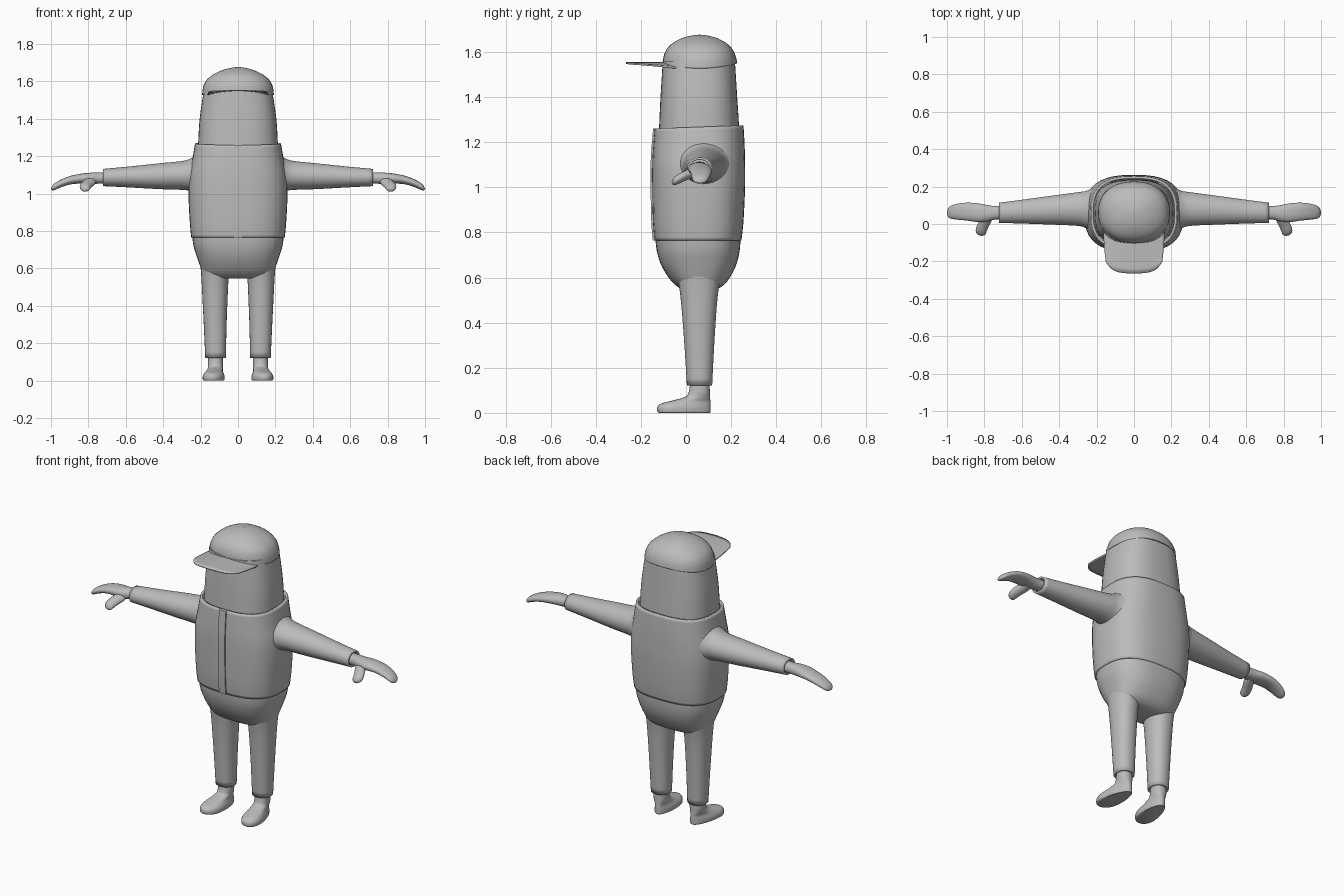
import bpy, bmesh, math
from mathutils import Vector

cube = bpy.data.objects.get("Cube")
if cube:
    bpy.data.objects.remove(cube, do_unlink=True)

grey = bpy.data.materials.new("plain_grey")
grey.use_nodes = True
grey.diffuse_color = (0.5, 0.5, 0.5, 1)
grey.node_tree.nodes["Principled BSDF"].inputs["Base Color"].default_value = (0.5, 0.5, 0.5, 1)


def spow(v, p):
    return math.copysign(abs(v) ** p, v)


def spline(rows, steps):
    """Smoothly interpolate section rows."""
    rows = [Vector(r) for r in rows]
    out = []
    for i in range(len(rows) - 1):
        a, b = rows[max(i - 1, 0)], rows[i]
        c, d = rows[i + 1], rows[min(i + 2, len(rows) - 1)]
        for k in range(steps):
            t = k / steps
            out.append(b + 0.5 * t * ((c - a) + t * ((2 * a - 5 * b + 4 * c - d)
                                                     + t * (3 * (b - c) + d - a))))
    return out + [rows[-1]]


def finish(name, bm, thickness=0, angle=40):
    bmesh.ops.recalc_face_normals(bm, faces=bm.faces)
    mesh = bpy.data.meshes.new(name)
    bm.to_mesh(mesh)
    bm.free()
    mesh.materials.append(grey)
    ob = bpy.data.objects.new(name, mesh)
    bpy.context.collection.objects.link(ob)
    if thickness:
        mod = ob.modifiers.new("Thickness", 'SOLIDIFY')
        mod.thickness = thickness
        mod.offset = -1
    bpy.ops.object.select_all(action='DESELECT')
    ob.select_set(True)
    bpy.context.view_layer.objects.active = ob
    bpy.ops.object.shade_smooth_by_angle(angle=math.radians(angle))
    return ob


def loft(name, axis, rows, power=2, steps=4, closed=True, thickness=0, warp=None, pair=False):
    """Rows are (position on axis, centre a, centre b, half size a, half size b)."""
    n = 40
    for side, sign in ([("left_", 1), ("right_", -1)] if pair else [("", 1)]):
        bm = bmesh.new()
        rings = []
        for t, ca, cb, ha, hb in spline(rows, steps):
            ring = []
            for i in range(n):
                ang = math.tau * i / n
                a = ca + max(ha, 0.001) * spow(math.cos(ang), 2 / power)
                b = cb + max(hb, 0.001) * spow(math.sin(ang), 2 / power)
                p = {"x": (t, a, b), "y": (a, t, b), "z": (a, b, t)}[axis]
                if warp:
                    p = warp(*p)
                ring.append(bm.verts.new((sign * p[0], p[1], p[2])))
            rings.append(ring)
        for r, s in zip(rings, rings[1:]):
            for i in range(n):
                j = (i + 1) % n
                bm.faces.new((r[i], r[j], s[j], s[i]))
        if closed:
            bm.faces.new(rings[0])
            bm.faces.new(rings[-1])
        finish(side + name, bm, thickness)


# Head and cap
loft("head", "z", [(1.15, 0, .058, .22, .18), (1.27, 0, .058, .213, .177),
                   (1.4, 0, .057, .205, .17), (1.56, 0, .057, .182, .16)], 2.6)


def lift_rim(x, y, z):
    low = max(0, (1.6 - z) / 0.07)
    return x, y, z + 0.012 * low * (2 * ((y - 0.06) / 0.17) ** 2 - 1) + 0.006 * low


loft("cap_dome", "z", [(1.533, 0, .062, .192, .165), (1.57, 0, .061, .187, .161),
                       (1.605, 0, .06, .17, .15), (1.635, 0, .06, .136, .125),
                       (1.66, 0, .06, .085, .082), (1.673, 0, .06, .035, .035),
                       (1.677, 0, .06, 0, 0)], 2.25, thickness=0.008, closed=False, warp=lift_rim)

# Cap visor: a thin bowed plate with a rounded front edge
bm = bmesh.new()
nu, nv = 24, 8
grid = []
for j in range(nv + 1):
    v = j / nv
    row = []
    for i in range(nu + 1):
        u = 2 * i / nu - 1
        front = -0.265 + 0.02 * u * u + 0.045 * u ** 6
        row.append(bm.verts.new((u * (0.163 - 0.012 * v * v), -0.04 * (1 - v) + front * v,
                                 1.555 - u * u * (0.022 - 0.016 * v))))
    grid.append(row)
for r, s in zip(grid, grid[1:]):
    for i in range(nu):
        bm.faces.new((r[i], s[i], s[i + 1], r[i + 1]))
finish("cap_visor", bm, 0.007)


# Jacket with open collar, hem and front placket
def tilt_collar(x, y, z):
    return x, y, z + max(0, z - 1.1) * 0.22 * (y - 0.06)


jacket_rows = [(.765, 0, .053, .25, .193), (.85, 0, .054, .258, .201), (1, 0, .056, .265, .206),
               (1.1, 0, .056, .26, .206), (1.18, 0, .057, .245, .203), (1.268, 0, .058, .23, .197)]
loft("jacket_body", "z", jacket_rows, 2.7, closed=False, thickness=0.014, warp=tilt_collar)

bm = bmesh.new()
rings = []
for z, cx, cy, hx, hy in spline(jacket_rows, 3):
    y = cy - hy
    rings.append([bm.verts.new(tilt_collar(x, yy, z)) for x, yy in
                  ((-0.022, y + 0.01), (-0.022, y - 0.007), (0.022, y - 0.007), (0.022, y + 0.01))])
for r, s in zip(rings, rings[1:]):
    for i in range(4):
        j = (i + 1) % 4
        bm.faces.new((r[i], r[j], s[j], s[i]))
bm.faces.new(rings[0])
bm.faces.new(rings[-1])
finish("jacket_placket", bm)

# Sleeves flare into the body
loft("sleeve", "x", [(.19, .07, 1.1, .14, .125), (.225, .073, 1.1, .118, .105),
                     (.255, .077, 1.1, .1, .087), (.3, .08, 1.097, .09, .077),
                     (.42, .075, 1.093, .079, .069), (.58, .067, 1.089, .065, .056),
                     (.722, .06, 1.086, .054, .046)],
     closed=False, thickness=0.01, pair=True)

# Trousers: rounded seat and tapering legs
loft("trouser_seat", "z", [(.545, 0, .06, .13, .055), (.552, 0, .06, .165, .085),
                           (.575, 0, .06, .188, .116), (.61, 0, .058, .202, .142),
                           (.66, 0, .056, .219, .168), (.72, 0, .054, .238, .184),
                           (.79, 0, .053, .246, .19)], 2.6)
loft("trouser_leg", "z", [(.122, .12, .06, .055, .056), (.3, .122, .059, .061, .066),
                          (.48, .123, .058, .069, .079), (.57, .123, .058, .074, .09),
                          (.63, .123, .058, .08, .1)],
     2.2, closed=False, thickness=0.01, pair=True)


# Feet: turned outwards, narrow at the heel
def shape_foot(x, y, z):
    low = min(1, max(0, (0.09 - z) / 0.04))
    width = 1 - low * 0.3 * min(1, max(0, (y + 0.08) / 0.17))
    return 0.12 + (x - 0.12) * width - low * 0.1 * (y - 0.06), y, z


loft("foot", "z", [(0, .12, -.008, .058, .113), (.006, .12, -.009, .063, .118),
                   (.025, .12, -.009, .063, .118), (.04, .12, -.002, .057, .111),
                   (.052, .12, .018, .051, .09), (.066, .12, .044, .046, .063),
                   (.085, .12, .058, .042, .048), (.15, .12, .062, .039, .042)],
     2.2, warp=shape_foot, pair=True)

# Mitten hands with thumbs
loft("hand", "x", [(.68, .06, 1.084, .036, .03), (.74, .06, 1.083, .036, .03),
                   (.78, .057, 1.082, .043, .03), (.83, .06, 1.081, .05, .027),
                   (.89, .066, 1.073, .048, .023), (.94, .066, 1.057, .043, .021),
                   (.98, .063, 1.037, .034, .018), (.995, .061, 1.028, .02, .01),
                   (1.0, .06, 1.025, 0, 0)], 2.2, pair=True)
loft("thumb", "y", [(.05, .785, 1.073, .03, .022), (.015, .795, 1.06, .033, .023),
                    (-.015, .81, 1.046, .032, .022), (-.04, .817, 1.034, .029, .021),
                    (-.057, .815, 1.026, .02, .015), (-.064, .813, 1.024, 0, 0)], pair=True)
